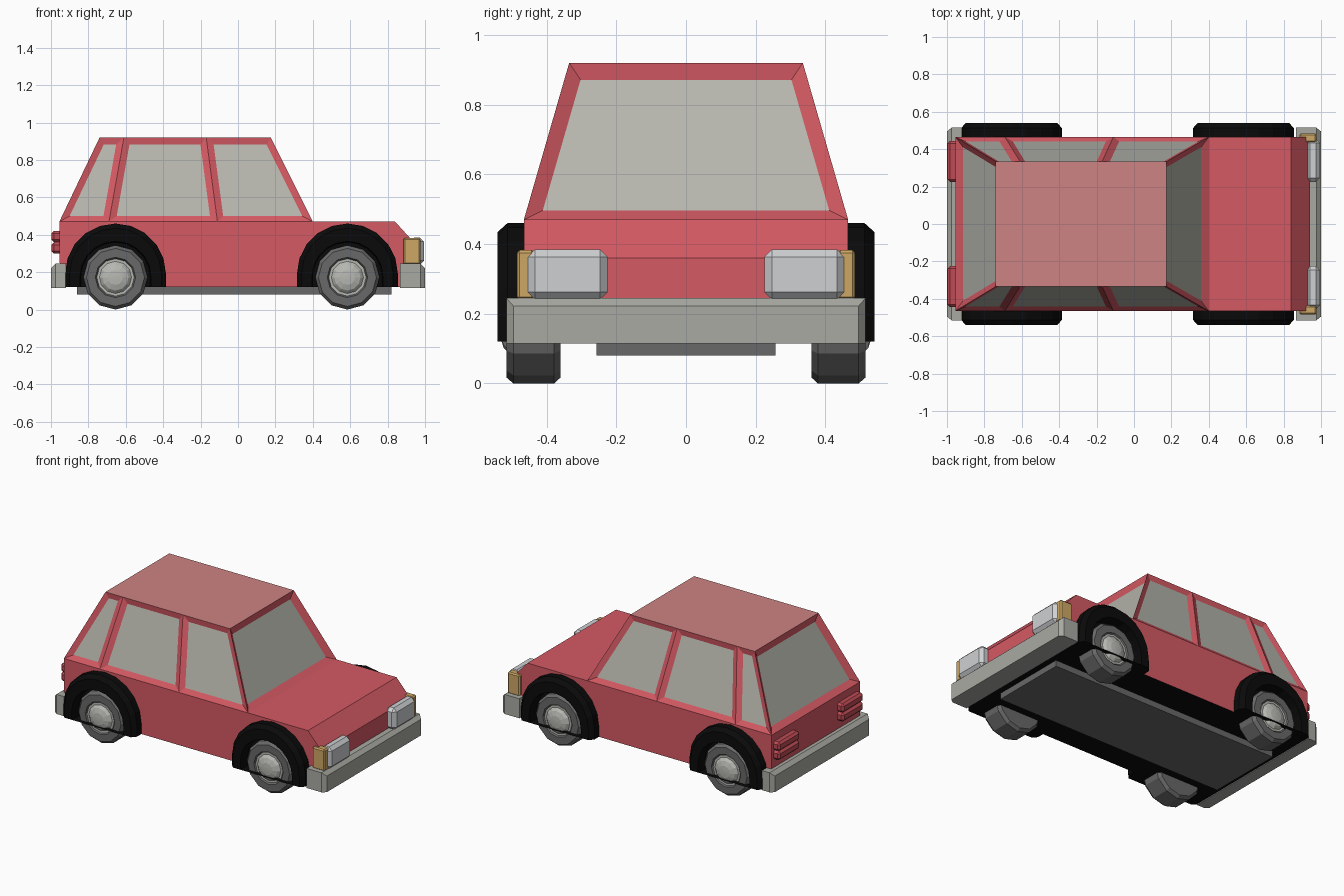
import bpy
import bmesh
from math import sin, cos, pi
from mathutils import Vector

cube = bpy.data.objects.get("Cube")
if cube:
    bpy.data.objects.remove(cube, do_unlink=True)


def material(name, r, g, b, rough=0.6):
    m = bpy.data.materials.new(name)
    m.use_nodes = True
    m.diffuse_color = (r, g, b, 1)
    node = m.node_tree.nodes["Principled BSDF"]
    node.inputs["Base Color"].default_value = (r, g, b, 1)
    node.inputs["Roughness"].default_value = rough
    return m


RED = material("body red", 0.66, 0.10, 0.125)
ROOF = material("roof pink", 0.62, 0.23, 0.23)
GLASS = material("window grey", 0.47, 0.47, 0.42)
METAL = material("bumper grey", 0.40, 0.40, 0.37)
LAMP = material("headlight white", 0.62, 0.63, 0.65)
AMBER = material("indicator amber", 0.62, 0.39, 0.13)
RUBBER = material("tyre grey", 0.14, 0.14, 0.14)
BLACK = material("arch black", 0.003, 0.003, 0.003)
HUB = material("hub grey", 0.48, 0.48, 0.45)
TAIL = material("tail light red", 0.52, 0.07, 0.09)


def finish(name, bm, mats):
    mesh = bpy.data.meshes.new(name)
    bm.to_mesh(mesh)
    bm.free()
    for m in mats:
        mesh.materials.append(m)
    obj = bpy.data.objects.new(name, mesh)
    bpy.context.collection.objects.link(obj)
    return obj


def loft(rings):
    """Skin rings of equal point count and cap both ends."""
    bm = bmesh.new()
    loops = [[bm.verts.new(p) for p in ring] for ring in rings]
    n = len(loops[0])
    for a, b in zip(loops, loops[1:]):
        for i in range(n):
            j = (i + 1) % n
            bm.faces.new((a[i], a[j], b[j], b[i]))
    bm.faces.new(loops[0])
    bm.faces.new(loops[-1])
    bmesh.ops.recalc_face_normals(bm, faces=bm.faces)
    return bm


def box(name, lo, hi, mat, bevel=0.0):
    bm = bmesh.new()
    bmesh.ops.create_cube(bm, size=1)
    lo, hi = Vector(lo), Vector(hi)
    for v in bm.verts:
        v.co = [l + (c + 0.5) * (h - l) for l, h, c in zip(lo, hi, v.co)]
    if bevel:
        bmesh.ops.bevel(bm, geom=bm.edges[:], offset=bevel, segments=1, affect='EDGES')
    return finish(name, bm, [mat])


def side_box(name, s, x, y, z, mat, bevel=0.0):
    ys = sorted((s * y[0], s * y[1]))
    return box(name, (x[0], ys[0], z[0]), (x[1], ys[1], z[1]), mat, bevel)


# Lower body: side profile pushed across the width, dark underneath
profile = [(-0.955, 0.47), (0.84, 0.47), (0.94, 0.36), (0.94, 0.12), (-0.93, 0.12), (-0.955, 0.26)]
bm = loft([[(x, y, z) for x, z in profile] for y in (-0.465, 0.465)])
bonnet_verts = [f for f in bm.faces if f.normal.z < -0.9]
for f in bonnet_verts:
    f.material_index = 1
finish("lower_body", bm, [RED, BLACK])

# Cabin: tapered box split at the pillars, with recessed panes
BASE, TOP = (-0.955, -0.69, -0.11, 0.40), (-0.74, -0.61, -0.17, 0.175)
bm = bmesh.new()
grid = {}
for s in (-1, 1):
    for i in range(4):
        grid[s, i, 0] = bm.verts.new((BASE[i], s * 0.465, 0.47))
        grid[s, i, 1] = bm.verts.new((TOP[i], s * 0.335, 0.92))
panes = []
for s in (-1, 1):
    for i in range(3):
        panes.append(bm.faces.new([grid[s, i, 0], grid[s, i + 1, 0], grid[s, i + 1, 1], grid[s, i, 1]]))
for i in (0, 3):
    panes.append(bm.faces.new([grid[-1, i, 0], grid[1, i, 0], grid[1, i, 1], grid[-1, i, 1]]))
roof, floor = [bm.faces.new([grid[-1, i, k] for i in range(4)] + [grid[1, i, k] for i in (3, 2, 1, 0)])
               for k in (1, 0)]
bmesh.ops.recalc_face_normals(bm, faces=bm.faces)
roof.material_index = 1
bmesh.ops.inset_individual(bm, faces=panes[:6], thickness=0.035, depth=-0.014, use_even_offset=True)
bmesh.ops.inset_individual(bm, faces=panes[6:], thickness=0.042, depth=-0.025, use_even_offset=True)
for f in panes:
    f.material_index = 2
finish("cabin", bm, [RED, ROOF, GLASS])

# Chassis plate
box("chassis", (-0.86, -0.257, 0.08), (0.82, 0.257, 0.125), RUBBER)


# Bumpers: outer face a little smaller than the back
def bumper(name, s, inner):
    rings = []
    for x, w, top in ((inner, 0.515, 0.245), (0.975, 0.515, 0.245), (1.0, 0.495, 0.222)):
        rings.append([(s * x, -w, 0.115), (s * x, w, 0.115), (s * x, w, top), (s * x, -w, top)])
    finish(name, loft(rings), [METAL])


bumper("front_bumper", 1, 0.865)
bumper("rear_bumper", -1, 0.92)


# Wheels and arches
def circle(cx, y, cz, r, n=12):
    return [(cx + r * sin(2 * pi * i / n), y, cz - r * cos(2 * pi * i / n)) for i in range(n)]


def arch_ring(cx, y, r, cz, n=10):
    arc = [(cx + r * cos(pi * i / n), y, cz + r * sin(pi * i / n)) for i in range(n + 1)]
    return [(cx + r, y, 0.12)] + arc + [(cx - r, y, 0.12)]


TYRE = ((0.36, 0.155), (0.378, 0.172), (0.495, 0.172), (0.515, 0.155), (0.515, 0.108), (0.50, 0.10))
CAP = ((0.49, 0.10), (0.508, 0.10), (0.508, 0.086), (0.523, 0.07), (0.533, 0.04), (0.535, 0.012))
ARCH = ((0.44, 0.27, 0.19), (0.512, 0.27, 0.19), (0.54, 0.245, 0.19), (0.54, 0.19, 0.175), (0.472, 0.185, 0.175))
for end, cx in (("front", 0.585), ("rear", -0.655)):
    for side, s in (("left", 1), ("right", -1)):
        tag = end + "_" + side
        finish(tag + "_tyre", loft([circle(cx, s * y, 0.172, r) for y, r in TYRE]), [RUBBER])
        finish(tag + "_hub", loft([circle(cx, s * y, 0.172, r) for y, r in CAP]), [HUB])
        finish(tag + "_arch", loft([arch_ring(cx, s * y, r, cz) for y, r, cz in ARCH]), [BLACK])

# Lamps
for side, s in (("left", 1), ("right", -1)):
    side_box(side + "_headlight", s, (0.92, 0.995), (0.225, 0.455), (0.24, 0.385), LAMP, 0.022)
    side_box(side + "_indicator", s, (0.885, 0.975), (0.435, 0.485), (0.24, 0.383), AMBER, 0.008)
    for part, z in (("lower", 0.30), ("upper", 0.36)):
        side_box(side + "_" + part + "_tail_light", s, (-0.998, -0.94), (0.225, 0.445),
                 (z, z + 0.06), TAIL, 0.014)
